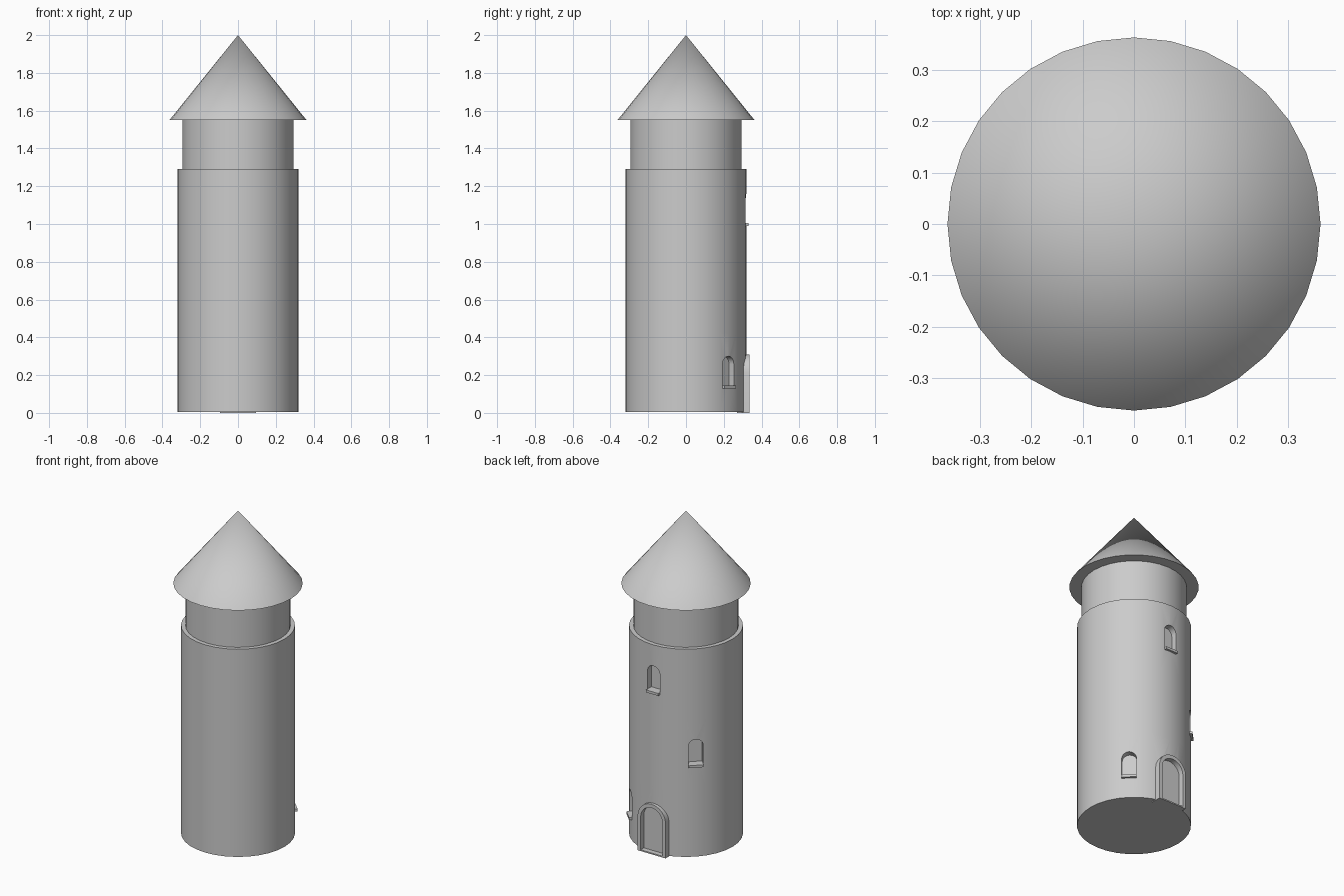
import bpy, bmesh, math
from mathutils import Matrix

if "Cube" in bpy.data.objects:
    bpy.data.objects.remove(bpy.data.objects["Cube"])

SIDES = 32
R = 0.32


def smooth(ob):
    bpy.ops.object.select_all(action='DESELECT')
    ob.select_set(True)
    bpy.context.view_layer.objects.active = ob
    bpy.ops.object.shade_smooth_by_angle(angle=math.radians(35))


def drum(name, r1, r2, z0, z1):
    bm = bmesh.new()
    bmesh.ops.create_cone(bm, cap_ends=True, segments=SIDES, radius1=r1, radius2=r2,
                          depth=z1 - z0, matrix=Matrix.Translation((0, 0, (z0 + z1) / 2)))
    bmesh.ops.remove_doubles(bm, verts=bm.verts, dist=1e-5)
    return finish(name, bm)


def finish(name, bm):
    bmesh.ops.recalc_face_normals(bm, faces=bm.faces)
    me = bpy.data.meshes.new(name)
    bm.to_mesh(me)
    bm.free()
    ob = bpy.data.objects.new(name, me)
    bpy.context.collection.objects.link(ob)
    return ob


def prism(name, profile, y0, y1, turn=0):
    """Extrude an x-z profile along y and turn it about z."""
    bm = bmesh.new()
    face = bm.faces.new([bm.verts.new((x, y0, z)) for x, z in profile])
    ext = bmesh.ops.extrude_face_region(bm, geom=[face])
    verts = [v for v in ext['geom'] if isinstance(v, bmesh.types.BMVert)]
    bmesh.ops.translate(bm, verts=verts, vec=(0, y1 - y0, 0))
    bmesh.ops.rotate(bm, verts=bm.verts, matrix=Matrix.Rotation(math.radians(turn), 3, 'Z'))
    return finish(name, bm)


def arch(half, z0, top, n=12):
    spring = top - half
    arc = [(half * math.cos(math.pi * i / n), spring + half * math.sin(math.pi * i / n))
           for i in range(n + 1)]
    return [(half, z0)] + arc + [(-half, z0)]


def box(half, z0, z1):
    return [(-half, z0), (half, z0), (half, z1), (-half, z1)]


def cut(ob, cutter):
    mod = ob.modifiers.new("cut", 'BOOLEAN')
    mod.operation = 'DIFFERENCE'
    mod.solver = 'EXACT'
    mod.object = cutter
    bpy.context.view_layer.update()
    ev = ob.evaluated_get(bpy.context.evaluated_depsgraph_get())
    me = bpy.data.meshes.new_from_object(ev)
    ob.modifiers.clear()
    ob.data = me
    bpy.data.objects.remove(cutter)


# Three stacked storeys, each with a recessed arched window and sill
STOREY = 0.43
storeys = []
for i, turn in enumerate((-45, 45, 0)):
    base = i * STOREY
    wall = drum(f"storey_{i + 1}", R, R, base + (0.004 if i == 0 else 0), base + STOREY)
    cut(wall, prism("window_cutter", arch(0.042, base + 0.13, base + 0.30), 0.28, 0.40, turn))
    smooth(prism(f"window_sill_{i + 1}", box(0.042, base + 0.13, base + 0.145), 0.275, 0.332, turn))
    storeys.append(wall)

# Door: raised arched frame with a recessed panel and low threshold
cut(storeys[0], prism("door_cutter", arch(0.08, -0.05, 0.29), 0.295, 0.40))
frame = prism("door_frame", arch(0.096, 0, 0.31), 0.27, 0.337)
cut(frame, prism("panel_cutter", arch(0.075, 0.008, 0.287), 0.305, 0.40))
smooth(frame)
for wall in storeys:
    smooth(wall)

# Narrow top drum and conical roof
smooth(drum("top_drum", 0.295, 0.295, 1.28, 1.555))
roof = drum("roof", 0.363, 0, 1.55, 2.0)
smooth(roof)
